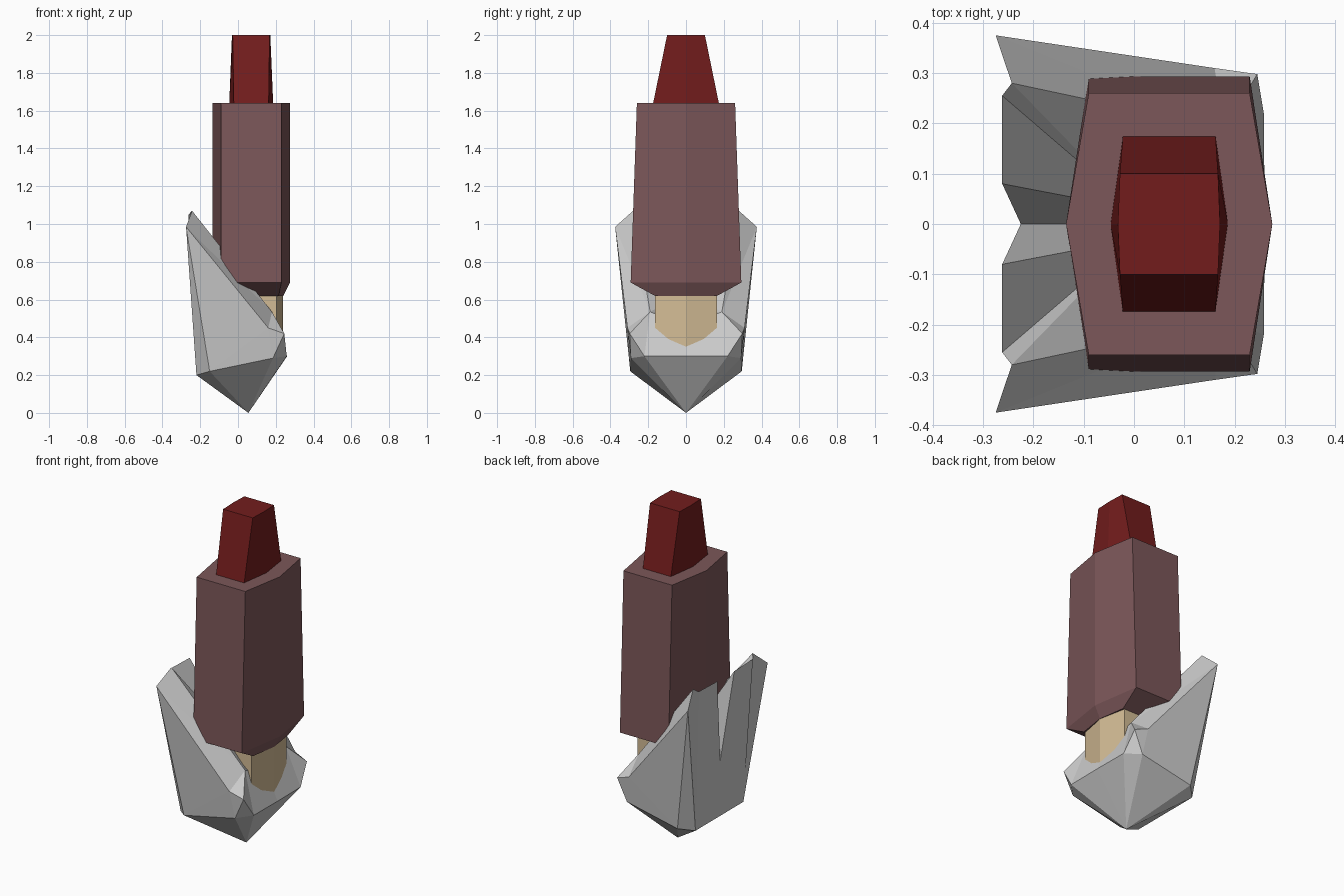
import bpy, bmesh

if "Cube" in bpy.data.objects:
    bpy.data.objects.remove(bpy.data.objects["Cube"])


def make_object(name, verts, faces, color=None, mirror=False):
    bm = bmesh.new()
    vs = [bm.verts.new(v) for v in verts]
    for f in faces:
        bm.faces.new([vs[i] for i in f])
    if mirror:
        bmesh.ops.mirror(bm, geom=bm.verts[:] + bm.edges[:] + bm.faces[:],
                         axis='Y', merge_dist=0.001)
        bmesh.ops.remove_doubles(bm, verts=bm.verts[:], dist=0.001)
    bmesh.ops.recalc_face_normals(bm, faces=bm.faces[:])
    me = bpy.data.meshes.new(name)
    bm.to_mesh(me)
    bm.free()
    if color:
        mat = bpy.data.materials.new(name + "_color")
        mat.diffuse_color = (*color, 1)
        mat.use_nodes = True
        mat.node_tree.nodes["Principled BSDF"].inputs["Base Color"].default_value = mat.diffuse_color
        me.materials.append(mat)
    ob = bpy.data.objects.new(name, me)
    bpy.context.collection.objects.link(ob)
    return ob


def hex_loft(name, rings, color):
    # each ring: z, outer x min, corner x min, corner x max, outer x max, half y
    verts, faces = [], []
    for z, a, b, c, d, y in rings:
        verts += [(a, 0, z), (b, -y, z), (c, -y, z), (d, 0, z), (c, y, z), (b, y, z)]
    for r in range(len(rings) - 1):
        for i in range(6):
            j = (i + 1) % 6
            faces.append((r * 6 + i, r * 6 + j, r * 6 + 6 + j, r * 6 + 6 + i))
    n = len(verts)
    faces += [tuple(range(6)), tuple(range(n - 6, n))]
    return make_object(name, verts, faces, color)


# tapered red tip
hex_loft("red_tip", [(1.62, -.047, -.022, .162, .187, .178),
                     (2.0, -.032, -.028, .167, .171, .10)], (.17, .012, .012))
# main body with chamfered underside
hex_loft("body", [(.62, -.10, -.07, .215, .24, .165),
                  (.69, -.135, -.09, .23, .275, .293),
                  (1.64, -.135, -.09, .23, .275, .26)], (.2, .095, .1))
# pale neck
hex_loft("neck", [(.30, -.10, -.07, .205, .238, .165),
                  (.63, -.10, -.07, .205, .238, .165)], (.65, .5, .3))

# faceted cup with two raised rear prongs (half, mirrored across y)
apex, back_mid, back, side, belly, front, front_mid, corner, rim = range(9)
tip, crest, prong_a, prong_b, notch, inner, floor, slope, notch_in = range(9, 18)
points = [
    (.055, 0, 0), (-.22, 0, .2), (-.22, .225, .2), (-.15, .295, .22),
    (.185, .292, .29), (.258, .22, .3), (.26, 0, .3), (.245, .298, .42),
    (.16, .31, .45), (-.275, .375, .985), (-.243, .28, 1.07),
    (-.262, .255, 1.05), (-.262, .08, 1.045), (-.225, 0, .53),
    (.18, .19, .535), (.19, 0, .46), (0, .03, .62), (0, 0, .5),
]
cup_faces = [
    # pointed underside
    (apex, back_mid, back), (apex, back, side), (apex, side, belly),
    (apex, belly, front), (apex, front, front_mid),
    # back and flanks
    (back_mid, back, prong_a, prong_b, notch), (back, side, tip),
    (back, tip, crest, prong_a), (side, tip, rim), (side, rim, belly),
    (belly, rim, corner), (belly, corner, front),
    # front lip and upper rim
    (front, corner, inner), (corner, rim, inner),
    (front, inner, floor, front_mid), (tip, rim, inner), (tip, inner, crest),
    # inner slope and V notch
    (crest, prong_a, slope), (prong_a, prong_b, slope), (crest, slope, inner),
    (prong_b, notch, notch_in, slope), (slope, notch_in, floor, inner),
]
make_object("cup", points, cup_faces, mirror=True)
